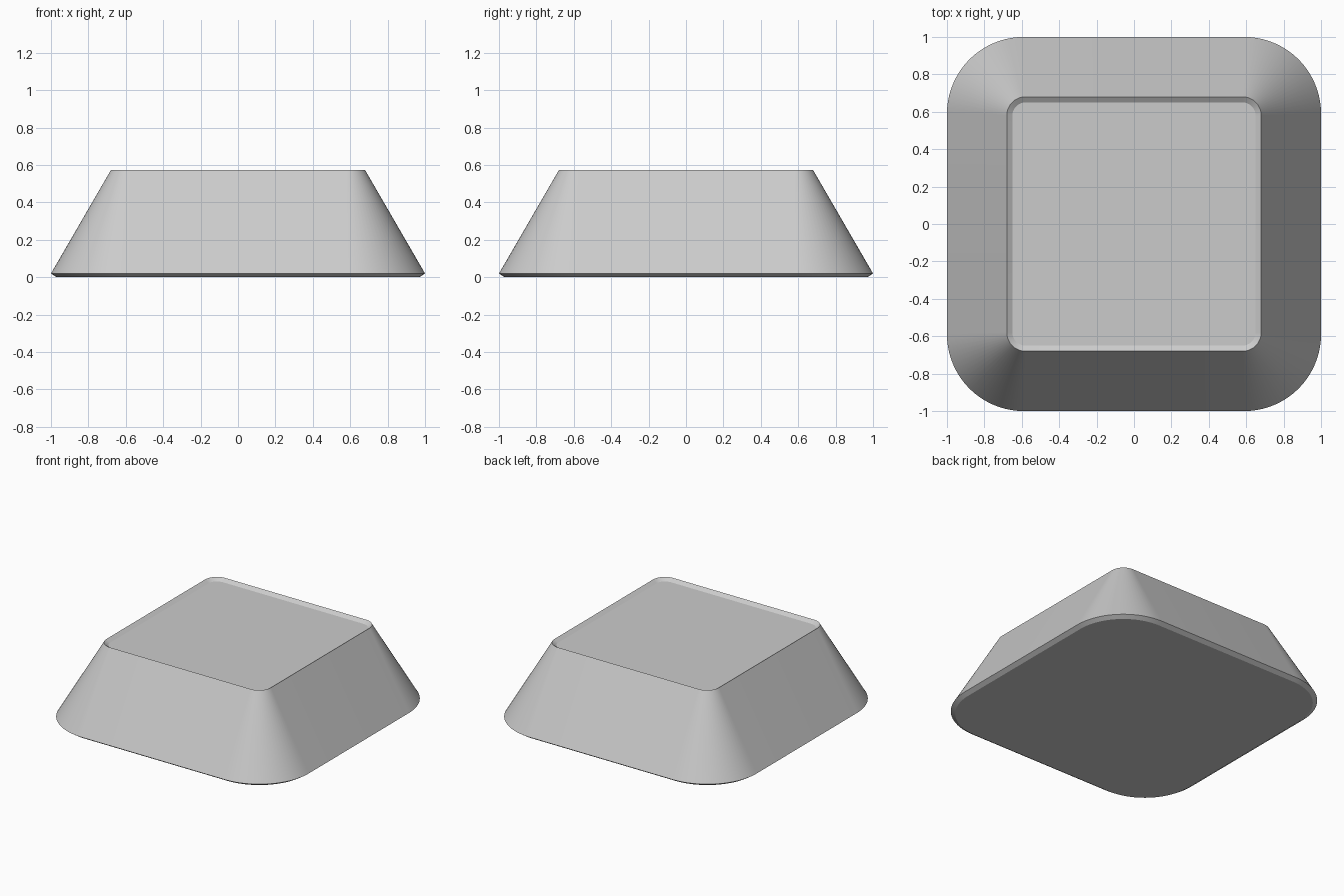
import bpy, bmesh, math

if "Cube" in bpy.data.objects:
    bpy.data.objects.remove(bpy.data.objects["Cube"])

SEG = 20  # segments per rounded corner


def rounded_square(bm, half, radius, z):
    """Closed ring of vertices forming a rounded square."""
    c = half - radius
    ring = []
    for q, (sx, sy) in enumerate([(1, 1), (-1, 1), (-1, -1), (1, -1)]):
        for i in range(SEG + 1):
            a = math.pi / 2 * (q + i / SEG)
            ring.append(bm.verts.new((sx * c + radius * math.cos(a),
                                      sy * c + radius * math.sin(a), z)))
    return ring


# Half width, corner radius, height: base, flare, rim, recessed top
profile = [(0.97, 0.38, 0.0), (1.0, 0.41, 0.02), (0.68, 0.10, 0.572), (0.65, 0.07, 0.552)]

bm = bmesh.new()
rings = [rounded_square(bm, *p) for p in profile]
for low, high in zip(rings, rings[1:]):
    n = len(low)
    for i in range(n):
        j = (i + 1) % n
        bm.faces.new((low[i], low[j], high[j], high[i]))

# Flat underside and recessed top panel
bm.faces.new(rings[0][::-1])
bm.faces.new(rings[-1])

mesh = bpy.data.meshes.new("tapered_cap")
bm.to_mesh(mesh)
bm.free()
cap = bpy.data.objects.new("tapered_cap", mesh)
bpy.context.collection.objects.link(cap)

# Smooth corners, crisp rims
bpy.context.view_layer.objects.active = cap
cap.select_set(True)
bpy.ops.object.shade_smooth_by_angle(angle=math.radians(30))
